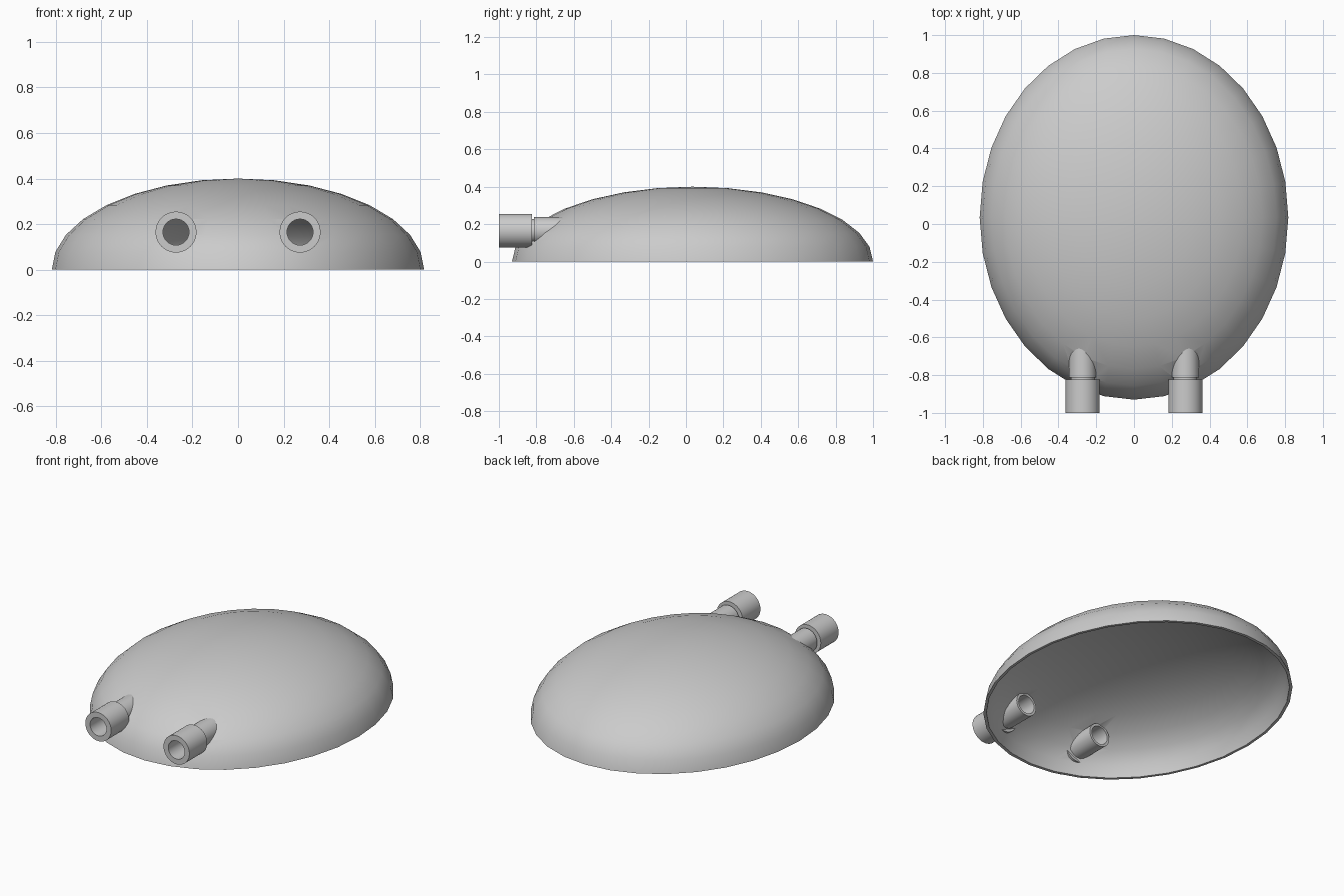
import bpy, bmesh
from math import sin, cos, pi, radians
from mathutils import Matrix

cube = bpy.data.objects.get("Cube")
if cube:
    bpy.data.objects.remove(cube, do_unlink=True)

grey = bpy.data.materials.new("plain grey")
grey.use_nodes = True
grey.diffuse_color = (0.6, 0.6, 0.6, 1)
grey.node_tree.nodes["Principled BSDF"].inputs["Base Color"].default_value = grey.diffuse_color

SEGMENTS = 32


def lathe(name, profile, matrix, closed=True):
    """Revolve (radius, height) points about z, then place the result."""
    bm = bmesh.new()
    rings = [[bm.verts.new((r * cos(2 * pi * i / SEGMENTS), r * sin(2 * pi * i / SEGMENTS), h))
              for i in range(SEGMENTS)] for r, h in profile]
    pairs = list(zip(rings, rings[1:]))
    if closed:
        pairs.append((rings[-1], rings[0]))
    for a, b in pairs:
        for i in range(SEGMENTS):
            j = (i + 1) % SEGMENTS
            bm.faces.new((a[i], a[j], b[j], b[i]))
    bmesh.ops.remove_doubles(bm, verts=bm.verts, dist=1e-5)
    bm.transform(matrix)
    bmesh.ops.recalc_face_normals(bm, faces=bm.faces)
    mesh = bpy.data.meshes.new(name)
    bm.to_mesh(mesh)
    bm.free()
    mesh.materials.append(grey)
    obj = bpy.data.objects.new(name, mesh)
    bpy.context.collection.objects.link(obj)
    return obj


def activate(obj):
    bpy.ops.object.select_all(action='DESELECT')
    obj.select_set(True)
    bpy.context.view_layer.objects.active = obj


# Hollow half-ellipsoid shell, open underneath
WALL = 0.02
angles = [i * pi / 16 for i in range(9)]
outer = [(cos(a), sin(a) * 0.4) for a in angles]
inner = [(cos(a) * (1 - WALL), sin(a) * (0.4 - WALL)) for a in reversed(angles)]
outer[-1], inner[0] = (0, 0.4), (0, 0.4 - WALL)
dome = lathe("dome_shell", outer + inner,
             Matrix.Translation((0, 0.035, 0)) @ Matrix.Diagonal((0.817, 0.965, 1, 1)))

# Stepped pipes: wide socket, narrow neck, thin tube running into the shell
BORE = 0.057
pipe_profile = [(BORE, 0), (0.09, 0), (0.09, 0.177), (0.062, 0.177),
                (0.062, 0.187), (0.072, 0.187), (0.072, 0.37), (BORE, 0.37)]
pipes = []
for side, x in (("left", 0.272), ("right", -0.272)):
    place = Matrix.Translation((x, -1, 0.165)) @ Matrix.Rotation(radians(-90), 4, 'X')
    pipes.append(lathe(side + "_pipe", pipe_profile, place))

    # Opening through the shell wall for the bore
    cutter = lathe("bore_cutter", [(0, 0.02), (0.0595, 0.02), (0.0595, 0.36), (0, 0.36)],
                   place, closed=False)
    cutter.hide_render = True
    cut = dome.modifiers.new("bore", 'BOOLEAN')
    cut.operation = 'DIFFERENCE'
    cut.solver = 'EXACT'
    cut.object = cutter
    activate(dome)
    bpy.ops.object.modifier_apply(modifier=cut.name)
    bpy.data.objects.remove(cutter, do_unlink=True)

for obj in [dome] + pipes:
    activate(obj)
    bpy.ops.object.shade_smooth_by_angle(angle=radians(35))
